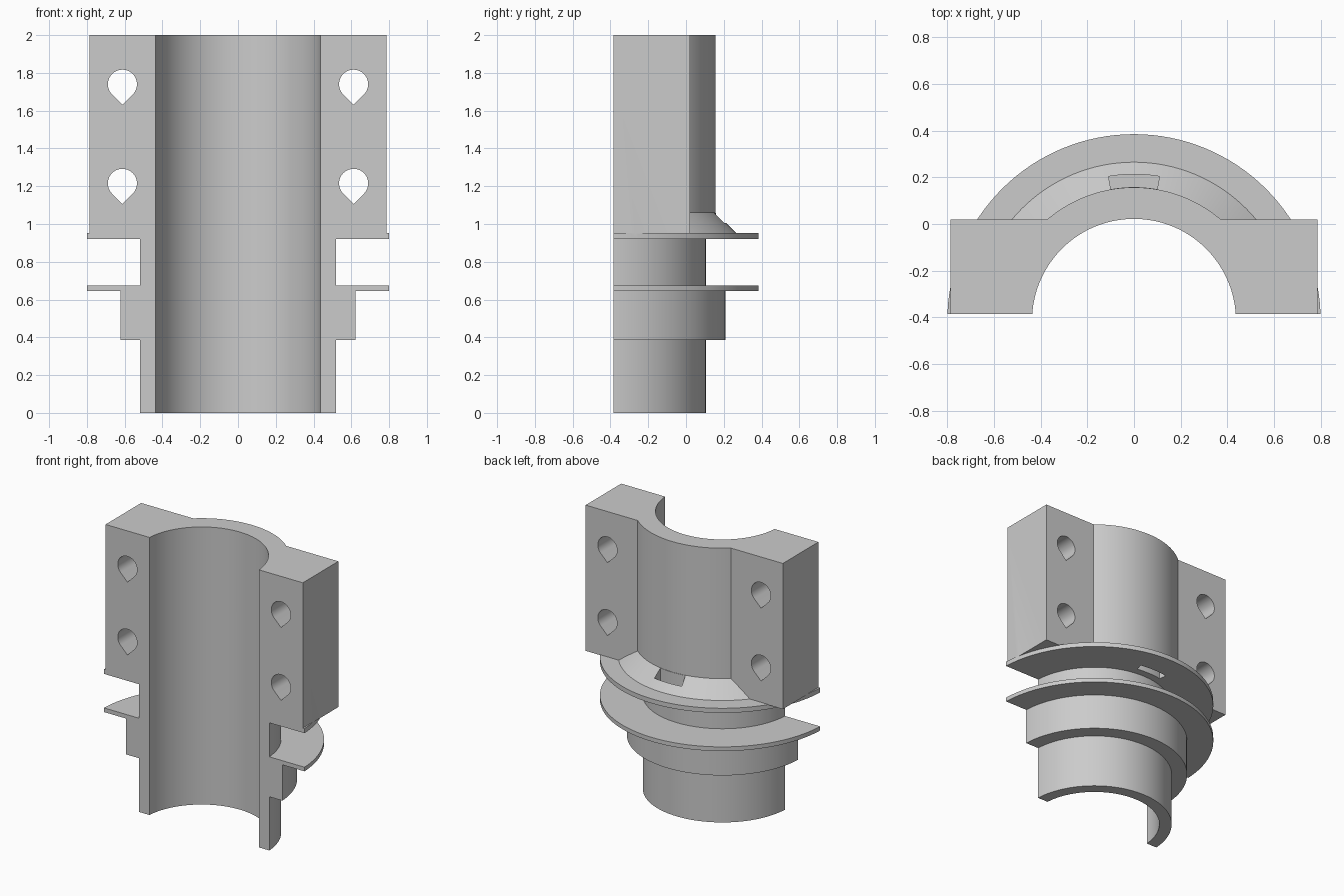
import bpy
import bmesh
from math import cos, sin, radians, pi

if "Cube" in bpy.data.objects:
    bpy.data.objects.remove(bpy.data.objects["Cube"], do_unlink=True)

AXIS_Y = -0.415    # lathe axis, just in front of the cut face
FRONT_Y = -0.385
BLOCK_BACK = 0.02

grey = bpy.data.materials.new("plain grey")
grey.use_nodes = True
grey.diffuse_color = (0.6, 0.6, 0.6, 1)
grey.node_tree.nodes["Principled BSDF"].inputs["Base Color"].default_value = (0.6, 0.6, 0.6, 1)


def finish(bm, name):
    bmesh.ops.recalc_face_normals(bm, faces=bm.faces)
    mesh = bpy.data.meshes.new(name)
    bm.to_mesh(mesh)
    bm.free()
    mesh.materials.append(grey)
    obj = bpy.data.objects.new(name, mesh)
    bpy.context.collection.objects.link(obj)
    return obj


def lathe(name, profile, steps=128):
    """Stack of rings (radius, height) around the axis, capped at both ends."""
    bm = bmesh.new()
    rings = []
    for r, z in profile:
        angles = [2 * pi * i / steps for i in range(steps)]
        rings.append([bm.verts.new((r * cos(a), AXIS_Y + r * sin(a), z)) for a in angles])
    for low, high in zip(rings, rings[1:]):
        for i in range(steps):
            j = (i + 1) % steps
            bm.faces.new((low[i], low[j], high[j], high[i]))
    bm.faces.new(rings[0])
    bm.faces.new(rings[-1])
    return finish(bm, name)


def prism(name, outline, offset):
    """Extrude a closed outline of 3D points by an offset vector."""
    bm = bmesh.new()
    face = bm.faces.new([bm.verts.new(p) for p in outline])
    result = bmesh.ops.extrude_face_region(bm, geom=[face], use_keep_orig=True)
    moved = [v for v in result["geom"] if isinstance(v, bmesh.types.BMVert)]
    bmesh.ops.translate(bm, verts=moved, vec=offset)
    return finish(bm, name)


def box(name, x, y0, y1, z0, z1):
    outline = [(-x, y0, z0), (x, y0, z0), (x, y1, z0), (-x, y1, z0)]
    return prism(name, outline, (0, 0, z1 - z0))


def combine(target, tool, operation):
    """Apply a boolean and remove the tool."""
    tool.hide_render = True
    mod = target.modifiers.new("boolean", "BOOLEAN")
    mod.operation = operation
    mod.solver = "EXACT"
    mod.object = tool
    bpy.context.view_layer.objects.active = target
    bpy.ops.object.modifier_apply(modifier=mod.name)
    bpy.data.objects.remove(tool, do_unlink=True)


# Turned body: sleeve, collar, two flanges, cone and upper barrel
body = lathe("split_sleeve", [
    (0.52, 0), (0.52, 0.387), (0.624, 0.387), (0.624, 0.645),
    (0.80, 0.645), (0.80, 0.675), (0.52, 0.675), (0.52, 0.92),
    (0.80, 0.92), (0.80, 0.953), (0.68, 0.953), (0.572, 1.06), (0.572, 2)])

# Clamping block
combine(body, box("clamp_block", 0.786, -0.6, BLOCK_BACK, 0.95, 2), "UNION")

# Bore and flat split face
combine(body, lathe("bore_cutter", [(0.437, -0.1), (0.437, 2.1)]), "DIFFERENCE")
combine(body, box("split_cutter", 1.2, -1.6, FRONT_Y, -0.2, 2.2), "DIFFERENCE")

# Teardrop bolt holes, point downwards
R = 0.077
for x in (-0.612, 0.612):
    for z in (1.215, 1.74):
        arc = [radians(-45 + 270 * i / 36) for i in range(37)]
        outline = [(x + R * cos(a), -0.6, z + R * sin(a)) for a in arc]
        outline.append((x, -0.6, z - R * 2 ** 0.5))
        combine(body, prism("hole_cutter", outline, (0, 0.9, 0)), "DIFFERENCE")

# Curved slot through the cone and upper flange
half = 10
sweep = [radians(90 - half + 2 * half * i / 12) for i in range(13)]
outline = [(r * cos(a), AXIS_Y + r * sin(a), 0.85)
           for r, run in ((0.573, sweep), (0.628, sweep[::-1])) for a in run]
combine(body, prism("slot_cutter", outline, (0, 0, 0.3)), "DIFFERENCE")

# Smooth curved walls, keep edges crisp
bpy.ops.object.select_all(action="DESELECT")
body.select_set(True)
bpy.context.view_layer.objects.active = body
bpy.ops.object.shade_smooth_by_angle(angle=radians(25))
